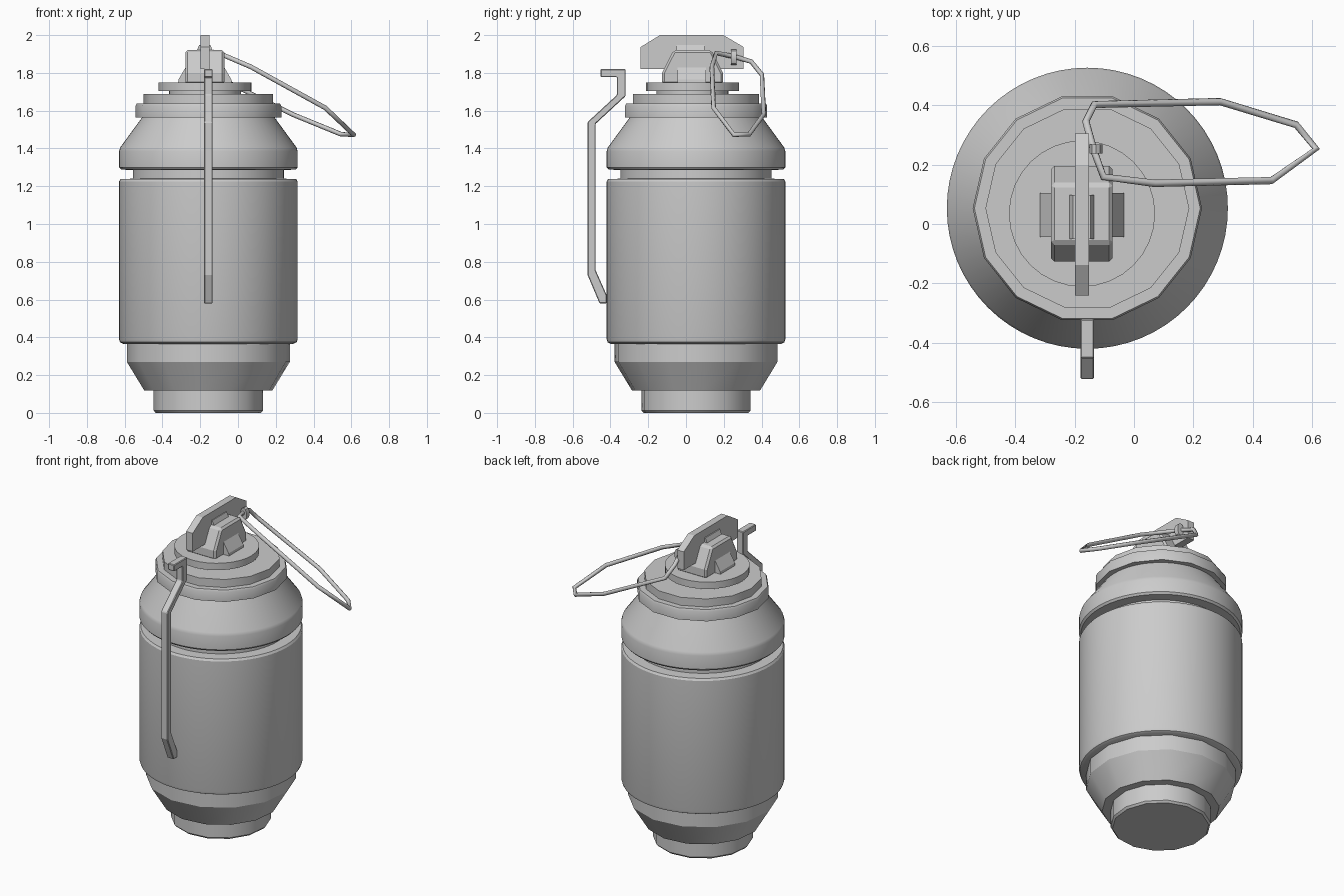
import bpy, bmesh
from math import cos, sin, tau, radians
from mathutils import Vector

if "Cube" in bpy.data.objects:
    bpy.data.objects.remove(bpy.data.objects["Cube"])

CX, CY = -0.157, 0.053          # axis of the body
HX, HY = -0.175, 0.035          # axis of the fuze head


def finish(name, bm, bevel=0.0, smooth=True):
    bmesh.ops.recalc_face_normals(bm, faces=bm.faces[:])
    mesh = bpy.data.meshes.new(name)
    bm.to_mesh(mesh)
    bm.free()
    ob = bpy.data.objects.new(name, mesh)
    bpy.context.collection.objects.link(ob)
    if bevel:
        mod = ob.modifiers.new("bevel", 'BEVEL')
        mod.width, mod.segments, mod.limit_method = bevel, 1, 'ANGLE'
    if smooth:
        bpy.ops.object.select_all(action='DESELECT')
        ob.select_set(True)
        bpy.context.view_layer.objects.active = ob
        bpy.ops.object.shade_smooth_by_angle(angle=radians(30))
    return ob


def lathe(name, profile, sides, cx=CX, cy=CY, turn=0.0):
    """Closed solid turned from (radius, z) points, bottom to top."""
    bm = bmesh.new()
    rings = []
    for r, z in profile:
        rings.append([bm.verts.new((cx + r * cos(turn + tau * i / sides),
                                    cy + r * sin(turn + tau * i / sides), z))
                      for i in range(sides)])
    for a, b in zip(rings, rings[1:]):
        for i in range(sides):
            j = (i + 1) % sides
            bm.faces.new((a[i], a[j], b[j], b[i]))
    bm.faces.new(rings[0][::-1])
    bm.faces.new(rings[-1])
    return finish(name, bm)


def slab(name, outline, start, depth, axis='X', bevel=0.0):
    """Extrude a side outline: (y, z) along X or (x, z) along Y."""
    bm = bmesh.new()
    if axis == 'X':
        pts, move = [(start, u, v) for u, v in outline], (depth, 0, 0)
    else:
        pts, move = [(u, start, v) for u, v in outline], (0, depth, 0)
    face = bm.faces.new([bm.verts.new(p) for p in pts])
    ext = bmesh.ops.extrude_face_region(bm, geom=[face])
    bmesh.ops.translate(bm, vec=move,
                        verts=[g for g in ext['geom'] if isinstance(g, bmesh.types.BMVert)])
    return finish(name, bm, bevel, smooth=False)


# Low-poly foot and tapered base
lathe("foot", [(0.28, 0), (0.291, 0.012), (0.291, 0.14)], 14, turn=radians(6.4))
lathe("tapered_base", [(0.341, 0.118), (0.434, 0.27), (0.434, 0.39)], 14, turn=radians(6.4))

# Smooth main canister, groove and shoulder
lathe("canister", [(0.452, 0.366), (0.468, 0.374), (0.473, 0.39), (0.473, 1.225),
                   (0.465, 1.238), (0.40, 1.24)], 64)
lathe("groove_neck", [(0.40, 1.2), (0.40, 1.31)], 64)
lathe("shoulder", [(0.40, 1.286), (0.462, 1.288), (0.473, 1.30), (0.473, 1.385),
                   (0.467, 1.405), (0.345, 1.572), (0.335, 1.60)], 64)

# Stepped collar
lathe("collar", [(0.386, 1.565), (0.386, 1.625), (0.38, 1.637)], 14)
lathe("upper_collar", [(0.343, 1.62), (0.343, 1.688)], 14)
lathe("head_neck", [(0.19, 1.67), (0.19, 1.72)], 32, HX, HY)
lathe("head_disc", [(0.246, 1.705), (0.246, 1.749)], 32, HX, HY)

# Fuze head block with tapered ends
slab("head_block", [(-0.127, 1.74), (-0.127, 1.80), (-0.066, 1.92), (0.135, 1.92),
                    (0.196, 1.80), (0.196, 1.74)], -0.279, 0.207, bevel=0.012)
slab("head_cap", [(-0.222, 1.91), (-0.205, 1.948), (-0.147, 1.948), (-0.13, 1.91)],
     -0.05, 0.147, 'Y')
for side, label in ((-1, "left"), (1, "right")):
    slab(label + "_gusset",
         [(HX + side * u, v) for u, v in ((0.09, 1.74), (0.143, 1.74), (0.14, 1.765), (0.102, 1.83), (0.09, 1.83))],
         -0.044, 0.149, 'Y')

# Upright fin across the head
slab("fin", [(-0.24, 1.82), (-0.24, 1.937), (-0.138, 2.0), (0.198, 2.0),
             (0.305, 1.937), (0.305, 1.82)], -0.198, 0.046)

# Safety lever, hooked at the top and bent in at the bottom
slab("lever", [(-0.452, 1.82), (-0.32, 1.82), (-0.32, 1.677), (-0.479, 1.53),
               (-0.479, 0.757), (-0.42, 0.624), (-0.42, 0.58), (-0.458, 0.58),
               (-0.521, 0.73), (-0.521, 1.54), (-0.366, 1.683), (-0.366, 1.778),
               (-0.452, 1.778)], -0.18, 0.046, bevel=0.004)

# Pull ring: bent wire loop
path = [(-0.134, 0.402, 1.79), (0.289, 0.412, 1.58), (0.546, 0.334, 1.475),
        (0.613, 0.253, 1.472), (0.462, 0.146, 1.615), (0.068, 0.137, 1.832),
        (-0.103, 0.159, 1.905), (-0.137, 0.253, 1.887), (-0.162, 0.345, 1.86)]
curve = bpy.data.curves.new("pull_ring", 'CURVE')
curve.dimensions = '3D'
curve.bevel_depth, curve.bevel_resolution = 0.0125, 2
spline = curve.splines.new('POLY')
spline.points.add(len(path) - 1)
for p, co in zip(spline.points, path):
    p.co = (*co, 1)
spline.use_cyclic_u = True
bpy.context.collection.objects.link(bpy.data.objects.new("pull_ring", curve))

# Small sleeve around the ring wire
bm = bmesh.new()
bmesh.ops.create_cone(bm, cap_ends=True, segments=10, radius1=1, radius2=1, depth=1)
for v in bm.verts:
    x, y, z = v.co
    v.co = Vector((-0.128 + 0.023 * x, 0.253 + 0.03 * z, 1.883 + 0.04 * y))
finish("ring_sleeve", bm)
